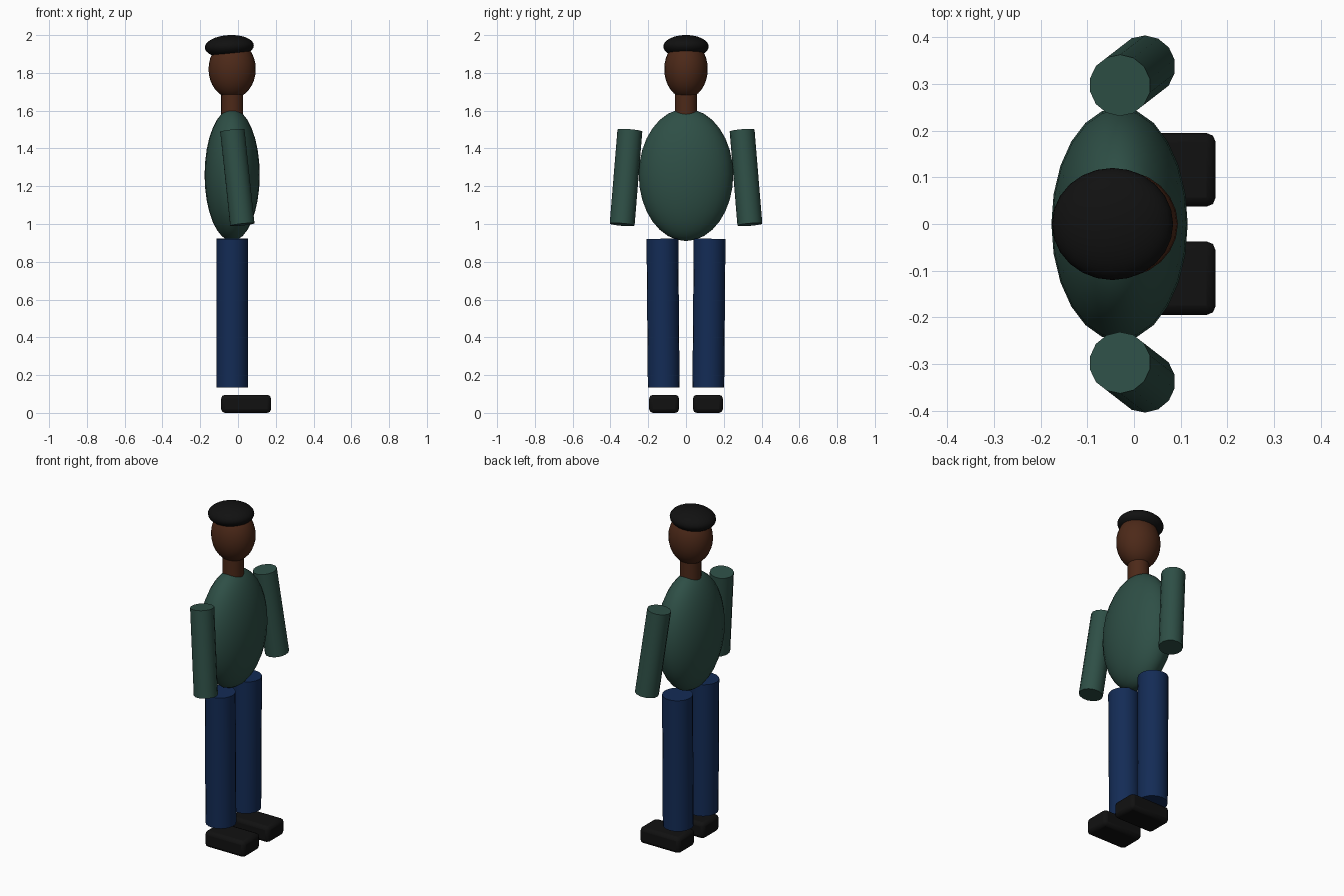
import bpy
from math import radians
from mathutils import Vector

if "Cube" in bpy.data.objects:
    bpy.data.objects.remove(bpy.data.objects["Cube"])


def material(name, rgb):
    m = bpy.data.materials.new(name)
    m.diffuse_color = (*rgb, 1)
    m.use_nodes = True
    m.node_tree.nodes["Principled BSDF"].inputs["Base Color"].default_value = m.diffuse_color
    return m


SKIN = material("brown", (0.073, 0.022, 0.0094))
GREEN = material("green", (0.0273, 0.078, 0.061))
BLUE = material("blue", (0.0066, 0.0245, 0.092))
BLACK = material("black", (0.0055, 0.0055, 0.0055))


def finish(name, mat):
    ob = bpy.context.object
    ob.name = name
    ob.data.materials.append(mat)
    bpy.ops.object.shade_smooth_by_angle(angle=radians(40))
    return ob


def ellipsoid(name, centre, radii, mat, tilt=0):
    bpy.ops.mesh.primitive_uv_sphere_add(segments=24, ring_count=16, location=centre,
                                         rotation=(0, tilt, 0))
    bpy.context.object.scale = radii
    return finish(name, mat)


def tube(name, bottom, top, radius, sides, mat):
    a, b = Vector(bottom), Vector(top)
    axis = b - a
    bpy.ops.mesh.primitive_cylinder_add(vertices=sides, radius=radius, depth=axis.length,
                                        location=(a + b) / 2,
                                        rotation=axis.to_track_quat('Z', 'Y').to_euler())
    return finish(name, mat)


# Head, cap, neck and torso
ellipsoid("head", (-0.031, 0, 1.82), (0.125, 0.115, 0.155), SKIN)
ellipsoid("cap", (-0.046, 0, 1.94), (0.13, 0.12, 0.06), BLACK, radians(-3))
tube("neck", (-0.031, 0, 1.56), (-0.031, 0, 1.71), 0.058, 20, SKIN)
ellipsoid("torso", (-0.031, 0, 1.26), (0.146, 0.25, 0.35), GREEN)

# Limbs and shoes, one set per side
for side, s in (("left", 1), ("right", -1)):
    tube(side + "_arm", (0.023, s * 0.338, 0.997), (-0.03, s * 0.297, 1.495), 0.066, 14, GREEN)
    tube(side + "_leg", (-0.031, s * 0.118, 0.135), (-0.031, s * 0.125, 0.922), 0.084, 20, BLUE)

    bpy.ops.mesh.primitive_cube_add(size=1, location=(0.043, s * 0.116, 0.048))
    shoe = bpy.context.object
    shoe.scale = (0.264, 0.158, 0.096)
    bpy.ops.object.transform_apply(location=False, rotation=False, scale=True)
    bevel = shoe.modifiers.new("rounded edges", 'BEVEL')
    bevel.width = 0.02
    bevel.segments = 2
    finish(side + "_shoe", BLACK)
